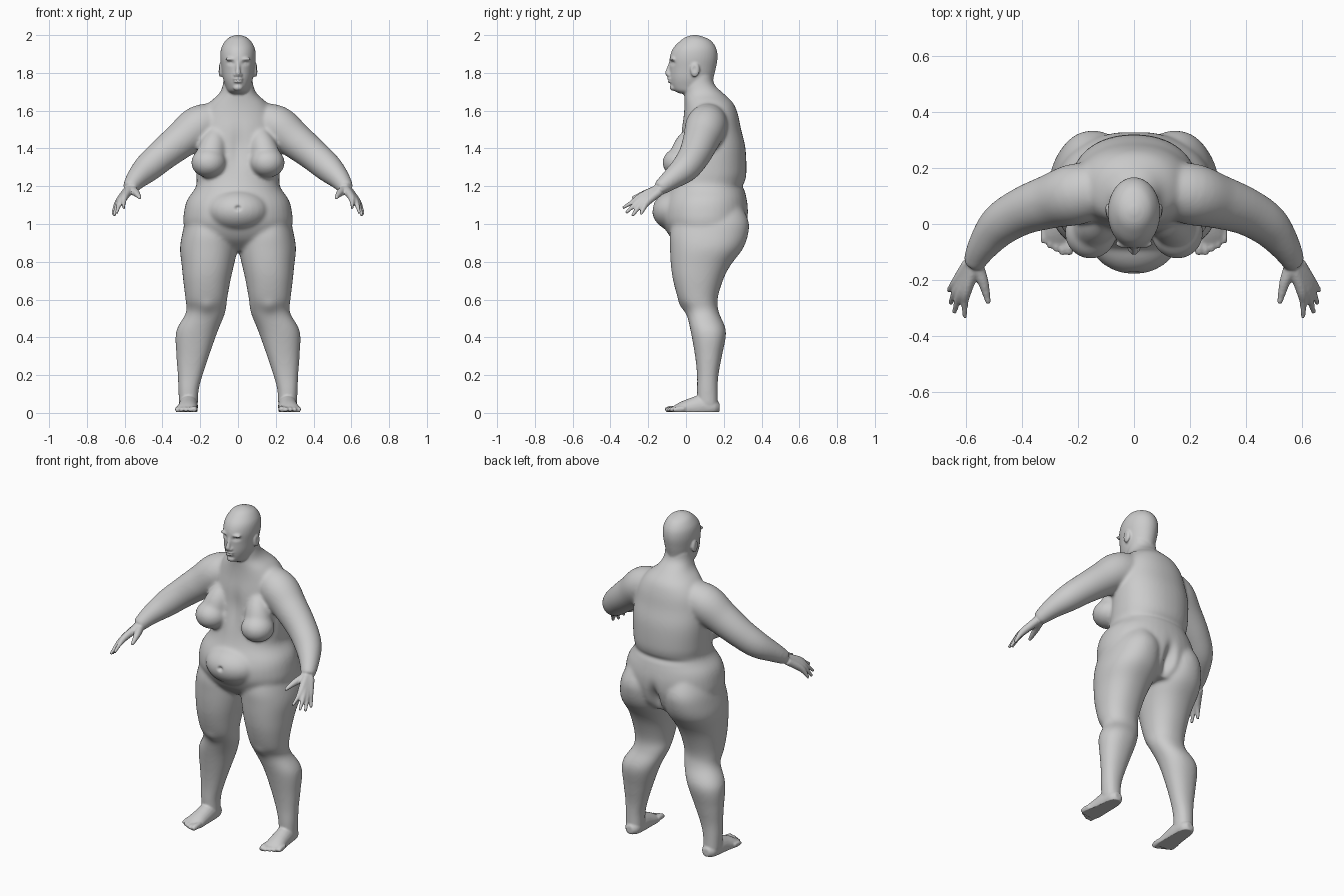
import bpy, bmesh, math
from mathutils import Vector


def smooth_rows(rows, n=5):
    """Catmull-Rom interpolation of rows of numbers."""
    out = []
    for i in range(len(rows) - 1):
        a, b, c, d = (rows[max(i - 1, 0)], rows[i], rows[i + 1], rows[min(i + 2, len(rows) - 1)])
        for k in range(n):
            t = k / n
            out.append([0.5 * (2 * q + (r - p) * t + (2 * p - 5 * q + 4 * r - s) * t * t
                               + (3 * q - p - 3 * r + s) * t ** 3) for p, q, r, s in zip(a, b, c, d)])
    return out + [list(rows[-1])]


def add(name, bm):
    bmesh.ops.recalc_face_normals(bm, faces=bm.faces)
    me = bpy.data.meshes.new(name)
    bm.to_mesh(me)
    bm.free()
    ob = bpy.data.objects.new(name, me)
    bpy.context.collection.objects.link(ob)
    return ob


def loft(name, rings):
    bm = bmesh.new()
    rv = [[bm.verts.new(p) for p in r] for r in rings]
    for a, b in zip(rv, rv[1:]):
        for i in range(len(a)):
            j = (i + 1) % len(a)
            bm.faces.new((a[i], a[j], b[j], b[i]))
    bm.faces.new(rv[0])
    bm.faces.new(rv[-1])
    return add(name, bm)


def stack(name, rows, s=1, e=2.2, n=40):
    """Horizontal sections: z, centre x, half width, front y, back y."""
    f = lambda v: math.copysign(abs(v) ** (2 / e), v)
    rings = []
    for z, x, w, yf, yb in smooth_rows(rows):
        rings.append([(s * x + w * f(math.cos(a)), (yf + yb) / 2 + (yb - yf) / 2 * f(math.sin(a)), z)
                      for a in (2 * math.pi * i / n for i in range(n))])
    return loft(name, rings)


def tube(name, rows, s=1, n=20):
    """Round limb along a path: x, y, z, radius, height factor."""
    rows = smooth_rows([tuple(r) + (1,) * (5 - len(r)) for r in rows])
    pts = [Vector((s * r[0], r[1], r[2])) for r in rows]
    rings = []
    for i, (p, r) in enumerate(zip(pts, rows)):
        t = (pts[min(i + 1, len(pts) - 1)] - pts[max(i - 1, 0)]).normalized()
        side = t.cross(Vector((0, 0, 1))).normalized()
        up = side.cross(t)
        rings.append([p + side * r[3] * math.cos(a) + up * r[3] * r[4] * math.sin(a)
                      for a in (2 * math.pi * k / n for k in range(n))])
    return loft(name, rings)


def blob(name, c, r, s=1):
    bm = bmesh.new()
    bmesh.ops.create_uvsphere(bm, u_segments=28, v_segments=18, radius=1)
    for v in bm.verts:
        v.co = Vector((s * c[0] + v.co.x * r[0], c[1] + v.co.y * r[1], c[2] + v.co.z * r[2]))
    return add(name, bm)


def fuse(name, parts, voxel, iterations):
    """Join the parts, melt them into one skin and smooth it."""
    bm = bmesh.new()
    for p in parts:
        bm.from_mesh(p.data)
        bpy.data.objects.remove(p)
    ob = add(name, bm)
    m = ob.modifiers.new("skin", 'REMESH')
    m.mode, m.voxel_size = 'VOXEL', voxel
    m = ob.modifiers.new("relax", 'SMOOTH')
    m.factor, m.iterations = 0.5, iterations
    me = bpy.data.meshes.new_from_object(ob.evaluated_get(bpy.context.evaluated_depsgraph_get()))
    ob.modifiers.clear()
    ob.data = me
    return ob


def sculpt(ob, c, r, push):
    """Soft dent or bulge with falloff radii r around c."""
    push = Vector(push)
    for v in ob.data.vertices:
        d = sum(((a - b) / q) ** 2 for a, b, q in zip(v.co, c, r))
        if d < 6:
            v.co += push * math.exp(-d)


# Torso and neck
parts = [stack("torso", [
    (.86, 0, .17, .0, .25), (.92, 0, .26, -.075, .30), (1.0, 0, .288, -.12, .325), (1.07, 0, .285, -.125, .33),
    (1.13, 0, .268, -.11, .322), (1.2, 0, .222, -.08, .308), (1.27, 0, .222, -.06, .32), (1.4, 0, .225, -.035, .315),
    (1.5, 0, .215, -.025, .292), (1.58, 0, .195, -.012, .275), (1.64, 0, .155, -.008, .25), (1.69, 0, .10, -.01, .20),
    (1.74, 0, .08, -.01, .15), (1.8, 0, .075, .0, .14)]),
    blob("belly", (0, -.03, 1.07), (.17, .15, .115))]

for s in (1, -1):
    # Legs from buttock to ankle
    parts.append(stack("leg", [
        (1.1, .14, .09, .03, .29), (1.02, .145, .13, -.06, .33), (.95, .15, .145, -.085, .33),
        (.87, .155, .152, -.085, .302), (.78, .16, .138, -.08, .235), (.7, .165, .125, -.068, .195),
        (.6, .168, .11, -.04, .167), (.53, .172, .104, .0, .175), (.43, .218, .11, .025, .212), (.3, .24, .086, .048, .19),
        (.2, .253, .066, .058, .172), (.12, .262, .054, .058, .168), (.03, .262, .05, .06, .17)], s))
    # Arms
    parts.append(tube("arm", [
        (.08, .13, 1.56, .085), (.2, .108, 1.52, .11), (.3, .08, 1.445, .097), (.4, .045, 1.365, .085),
        (.48, -.005, 1.295, .076), (.54, -.08, 1.235, .056), (.575, -.145, 1.185, .039)], s, 28))
    # Breasts
    parts.append(blob("breast", (.155, -.03, 1.325), (.093, .095, .08), s))
    parts.append(tube("upper_breast", [(.11, .05, 1.5, .04), (.13, .01, 1.42, .07), (.155, -.02, 1.33, .08)], s))
body = fuse("body", parts, .009, 12)

# Head
parts = [body, stack("head", [
    (1.69, 0, .045, -.03, .11), (1.705, 0, .058, -.062, .13), (1.73, 0, .067, -.077, .14), (1.77, 0, .079, -.085, .145),
    (1.82, 0, .087, -.086, .157), (1.88, 0, .094, -.086, .167), (1.93, 0, .089, -.068, .16), (1.97, 0, .067, -.03, .133),
    (1.99, 0, .042, .0, .095), (2.0, 0, .012, .035, .06)], 1, 2.0),
    tube("nose", [(0, -.08, 1.86, .009), (0, -.09, 1.825, .011), (0, -.097, 1.798, .014), (0, -.088, 1.783, .009)]),
    blob("upper_lip", (0, -.082, 1.768), (.027, .018, .008)),
    blob("lower_lip", (0, -.08, 1.754), (.023, .018, .008)),
    blob("chin", (0, -.068, 1.722), (.026, .018, .017))]

hand = [((.598, -.235, 1.147), (.605, -.285, 1.115), (.604, -.335, 1.085)),
        ((.613, -.235, 1.132), (.632, -.28, 1.095), (.642, -.318, 1.058)),
        ((.624, -.225, 1.121), (.645, -.258, 1.08), (.656, -.285, 1.042)),
        ((.632, -.205, 1.117), (.652, -.226, 1.08), (.663, -.24, 1.05))]
for s in (1, -1):
    # Face sides
    parts.append(blob("nostril", (.014, -.088, 1.789), (.01, .012, .009), s))
    parts.append(blob("brow", (.035, -.07, 1.873), (.032, .016, .01), s))
    parts.append(blob("ear", (.093, .048, 1.815), (.011, .025, .038), s))
    # Hands: each finger runs from the wrist through its knuckle
    for i, (k, m, t) in enumerate(hand):
        w = (.565 + .008 * i, -.14, 1.19 - .006 * i, .024)
        parts.append(tube("finger", [w, k + (.02,), m + (.0125,), t + (.008,)], s, 12))
    parts.append(tube("thumb", [(.562, -.15, 1.18, .026), (.54, -.205, 1.165, .02),
                                (.528, -.25, 1.15, .014), (.52, -.285, 1.138, .009)], s, 12))
    # Feet and toes
    parts.append(tube("foot", [
        (.26, .178, .03, .022), (.26, .15, .03, .044), (.262, .09, .035, .05, 1.2), (.266, .02, .025, .053, .95),
        (.272, -.04, .015, .058, .6), (.276, -.07, .012, .052, .4)], s))
    for i in range(5):
        r, x, y = (.017 if i == 0 else .0125), .23 + .0225 * i, -.108 + (0, -.002, .01, .022, .04)[i]
        parts.append(tube("toe", [(x, y + .06, .022, r), (x + .002, y + .02, .02, r), (x + .003, y, .013, r * .75)], s, 12))
body = fuse("body", parts, .006, 3)

# Sculpted details: navel, buttock cleft, mouth line, eye sockets
sculpt(body, (0, -.175, 1.085), (.014, .05, .012), (0, .015, 0))
sculpt(body, (0, .32, .94), (.03, .09, .08), (0, -.045, 0))
sculpt(body, (0, .32, 1.2), (.25, .1, .018), (0, -.008, 0))
sculpt(body, (0, -.03, 1.4), (.035, .06, .11), (0, .012, 0))
sculpt(body, (0, -.098, 1.761), (.022, .03, .003), (0, .006, 0))
for s in (1, -1):
    sculpt(body, (s * .04, -.08, 1.852), (.018, .03, .01), (0, .012, 0))
    sculpt(body, (s * .04, -.07, 1.85), (.009, .03, .005), (0, -.006, 0))
    sculpt(body, (s * .106, .043, 1.82), (.01, .011, .018), (-s * .006, 0, 0))
    sculpt(body, (s * .165, -.03, .56), (.04, .06, .035), (0, -.01, 0))

# Flat soles and smooth skin
for v in body.data.vertices:
    v.co.z = max(v.co.z, .004)
for p in body.data.polygons:
    p.use_smooth = True
